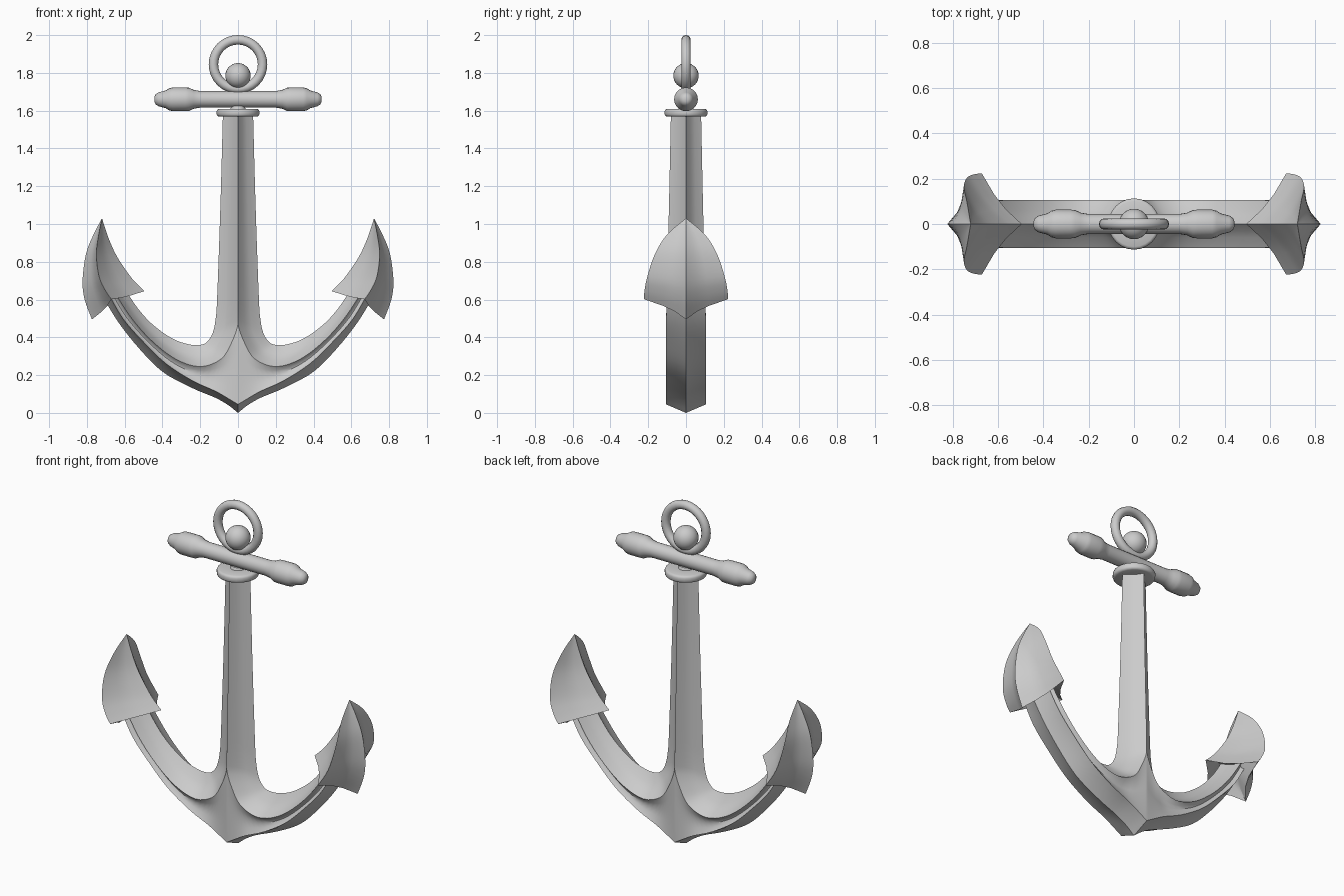
import bpy, bmesh, math
from mathutils import Vector, Matrix

if "Cube" in bpy.data.objects:
    bpy.data.objects.remove(bpy.data.objects["Cube"])

N = 4  # spline subdivisions between stations


def spline(rows):
    """Catmull-Rom through rows of numbers."""
    out = []
    for i in range(len(rows) - 1):
        p = [rows[max(0, min(len(rows) - 1, i + k))] for k in (-1, 0, 1, 2)]
        for s in range(N):
            t = s / N
            out.append([0.5 * (2 * b + (c - a) * t + (2 * a - 5 * b + 4 * c - d) * t * t
                               + (3 * b - a - 3 * c + d) * t ** 3) for a, b, c, d in zip(*p)])
    return out + [list(rows[-1])]


def loft(bm, sections):
    rows = [[bm.verts.new(p) for p in s] for s in sections]
    for a, b in zip(rows, rows[1:]):
        for i in range(len(a) - 1):
            bm.faces.new((a[i], a[i + 1], b[i + 1], b[i]))


def mirror(bm, axis):
    geo = bmesh.ops.duplicate(bm, geom=bm.verts[:] + bm.edges[:] + bm.faces[:])["geom"]
    s = Vector((1, 1, 1))
    s[axis] = -1
    bmesh.ops.scale(bm, vec=s, verts=[g for g in geo if isinstance(g, bmesh.types.BMVert)])


def finish(bm, name, angle=32):
    bmesh.ops.remove_doubles(bm, verts=bm.verts, dist=0.0008)
    bmesh.ops.holes_fill(bm, edges=[e for e in bm.edges if e.is_boundary], sides=0)
    bmesh.ops.recalc_face_normals(bm, faces=bm.faces)
    me = bpy.data.meshes.new(name)
    bm.to_mesh(me)
    bm.free()
    ob = bpy.data.objects.new(name, me)
    bpy.context.collection.objects.link(ob)
    smooth(ob, angle)


def smooth(ob, angle=32):
    bpy.ops.object.select_all(action='DESELECT')
    ob.select_set(True)
    bpy.context.view_layer.objects.active = ob
    bpy.ops.object.shade_smooth_by_angle(angle=math.radians(angle))


def lathe(name, profile, steps=24, matrix=Matrix()):
    """Revolve (radius, height) points about z."""
    bm = bmesh.new()
    loft(bm, [[(r * math.cos(k * math.tau / steps), r * math.sin(k * math.tau / steps), z)
               for k in range(steps + 1)] for r, z in profile if r > 0])
    bm.transform(matrix)
    finish(bm, name, 40)


# Shank and arms: one quarter, columns are
# inner edge x,z | side ridge x,z | lower edge x,z | keel x,z | half depth
body = [
    (.08, 1.58, 0, 1.58, 0, .045, 0, .008, .08),
    (.093, 1.1, 0, 1.1, 0, .045, 0, .008, .09),
    (.11, .62, 0, .7, 0, .045, 0, .008, .1),
    (.118, .5, 0, .56, 0, .045, 0, .008, .104),
    (.135, .42, 0, .47, 0, .045, 0, .0, .105),
    (.165, .375, .035, .37, .05, .075, .05, .04, .105),
    (.2, .36, .09, .285, .12, .115, .12, .08, .105),
    (.26, .363, .2, .245, .24, .17, .25, .135, .105),
    (.35, .395, .33, .285, .38, .26, .4, .218, .105),
    (.46, .475, .46, .385, .5, .375, .52, .337, .105),
    (.55, .58, .57, .51, .61, .5, .63, .475, .105),
    (.62, .7, .66, .65, .69, .64, .72, .62, .1),
]
top, side = [], []
for i, (ix, iz, mx, mz, lx, lz, kx, kz, y) in enumerate(spline(body)):
    mx, lx, kx = max(mx, 0), max(lx, 0), max(kx, 0)
    inner, ridge = Vector((ix, 0, iz)), Vector((mx, -y, mz))
    low, keel, core = Vector((lx, -y, lz)), Vector((kx, 0, kz)), Vector((mx, 0, mz))
    top.append([inner] + [inner.lerp(ridge, t).lerp(core, .16) for t in (.33, .67)] + [ridge])
    if i >= 4 * N:
        d = .2 * min(1, mx / .12)
        groove = []
        for t, f in ((.25, .75), (.5, 1), (.75, .75)):
            p = ridge.lerp(low, t)
            p.y *= 1 - d * f
            groove.append(p)
        under = low.lerp(keel, .5) + Vector((-.004, 0, .006)) * min(1, mx / .1)
        side.append([ridge] + groove + [low, under, keel])
bm = bmesh.new()
loft(bm, top)
loft(bm, side)
mirror(bm, 1)
mirror(bm, 0)
finish(bm, "shank_and_arms")

# Flukes: outer ridge x,z | wing edge x,z,y | inner ridge x,z
fluke = [
    (.72, 1.03, .72, 1.03, 0, .72, 1.03),
    (.767, .94, .737, .945, .1, .687, .93),
    (.805, .84, .75, .84, .165, .642, .83),
    (.823, .70, .735, .72, .205, .573, .727),
    (.812, .6, .70, .645, .22, .53, .678),
    (.773, .495, .67, .602, .222, .495, .645),
]
rows = []
for ox, oz, wx, wz, wy, ix, iz in spline(fluke):
    o, w, n = Vector((ox, 0, oz)), Vector((wx, -max(wy, 0), wz)), Vector((ix, 0, iz))
    c = o.lerp(n, .45)
    rows.append([o] + [o.lerp(w, t).lerp(c, .2) for t in (.33, .67)] + [w]
                + [w.lerp(n, t).lerp(c, .12) for t in (.33, .67)] + [n])
# underside drawn in towards the arm
hub = Vector((.66, 0, .64))
rows.append([p.lerp(hub, .5) + Vector((0, 0, .02)) for p in rows[-1]])
rows.append([hub + Vector((0, 0, .02))] * 7)
for name, sx in (("fluke_right", 1), ("fluke_left", -1)):
    bm = bmesh.new()
    rs = [[Vector((p.x * sx, p.y, p.z)) for p in r] for r in rows]
    loft(bm, rs)
    mirror(bm, 1)
    finish(bm, name)

# Collar with short neck
lathe("collar", [(.02, 1.568), (.1, 1.568), (.109, 1.572), (.113, 1.58), (.113, 1.598),
                 (.109, 1.606), (.1, 1.61), (.04, 1.61), (.034, 1.624), (.02, 1.63)])

# Stock: turned bar along x
half = [(.044, .2), (.05, .235), (.062, .26), (.063, .28), (.063, .345), (.058, .365),
        (.047, .382), (.037, .42), (.027, .436), (.012, .443)]
lathe("stock", [(r, -z) for r, z in reversed(half)] + half, 20,
      Matrix.Translation((0, 0, 1.66)) @ Matrix.Rotation(math.pi / 2, 4, 'Y'))

# Ball and ring
bpy.ops.mesh.primitive_uv_sphere_add(segments=24, ring_count=16, radius=.067, location=(0, 0, 1.785))
bpy.context.object.name = "ball"
smooth(bpy.context.object)
bpy.ops.mesh.primitive_torus_add(major_radius=.13, minor_radius=.025, major_segments=32, minor_segments=12,
                                 location=(0, 0, 1.845), rotation=(math.pi / 2, 0, 0))
bpy.context.object.name = "ring"
smooth(bpy.context.object, 40)
